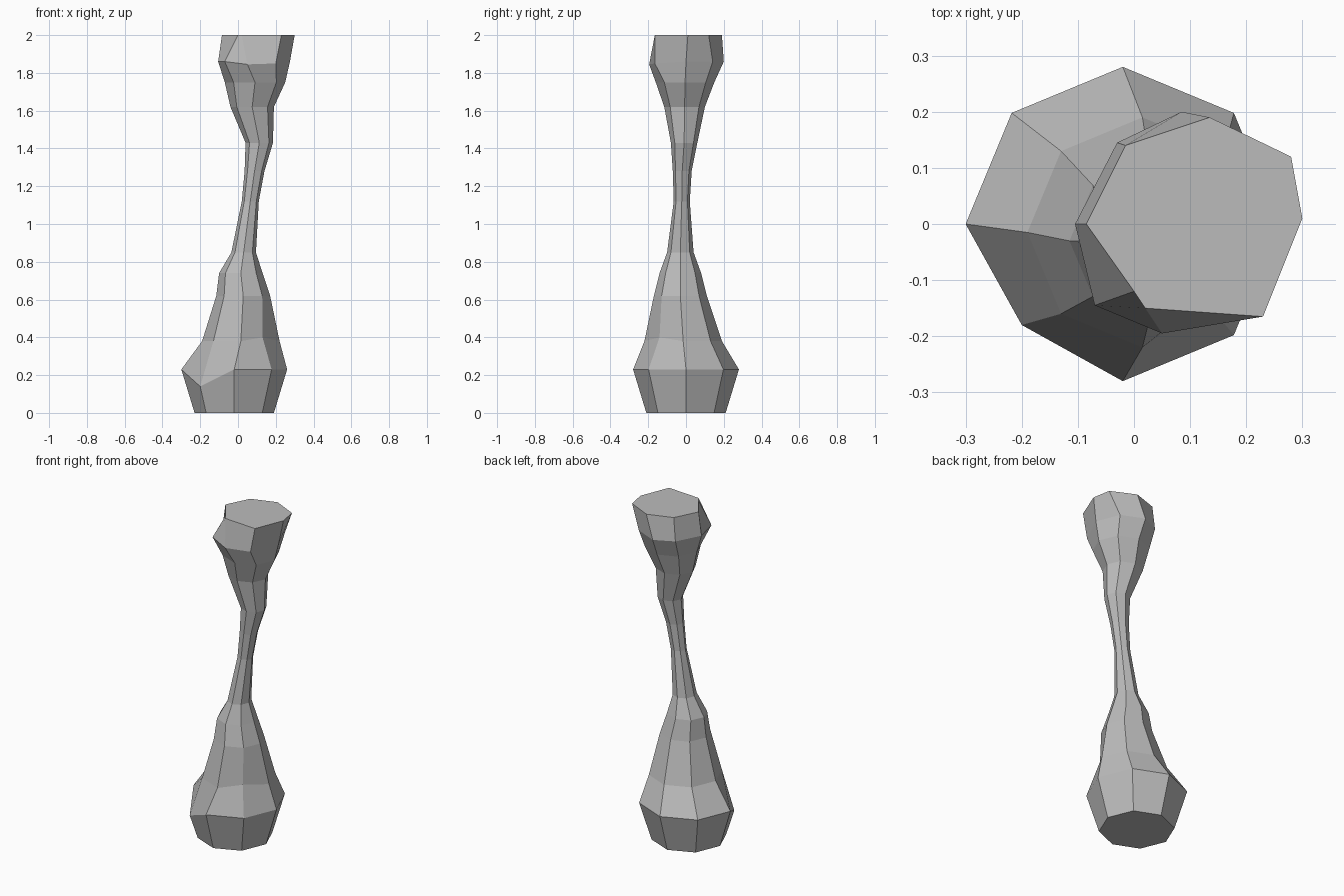
import bpy
import bmesh
from math import cos, sin, pi

default = bpy.data.objects.get("Cube")
if default:
    bpy.data.objects.remove(default, do_unlink=True)

SIDES = 8

# Names for the eight directions around the column
LEFT, BACK_LEFT, BACK, BACK_RIGHT, RIGHT, FRONT_RIGHT, FRONT, FRONT_LEFT = range(SIDES)


def make_material(name, colour):
    material = bpy.data.materials.new(name)
    material.use_nodes = True
    material.diffuse_color = colour
    material.node_tree.nodes["Principled BSDF"].inputs["Base Color"].default_value = colour
    return material


def ring(z, x_low, x_high, y_low, y_high):
    """Octagonal section that fills the given extents."""
    cx, cy = (x_low + x_high) / 2, (y_low + y_high) / 2
    rx, ry = (x_high - x_low) / 2, (y_high - y_low) / 2
    return [(cx + rx * cos(2 * pi * i / SIDES), cy + ry * sin(2 * pi * i / SIDES), z)
            for i in range(SIDES)]


# Foot, with a chipped front right corner
foot = ring(0, -0.23, 0.19, -0.21, 0.21)
bulge = ring(0.23, -0.30, 0.26, -0.28, 0.28)
bulge[FRONT_RIGHT] = (-0.20, -0.18, 0.14)

# Shoulder, with a small ledge at the front left
shoulder = ring(0.38, -0.19, 0.22, -0.22, 0.19)
shoulder[FRONT_LEFT] = (0.13, -0.14, 0.40)

# Slender waist
waist = [
    ring(0.62, -0.115, 0.17, -0.17, 0.11),
    ring(0.74, -0.10, 0.13, -0.14, 0.08),
    ring(0.85, -0.035, 0.095, -0.10, 0.04),
    ring(1.12, 0.02, 0.11, -0.065, 0.02),
    ring(1.28, 0.035, 0.14, -0.07, 0.03),
    ring(1.43, 0.04, 0.185, -0.08, 0.06),
    ring(1.62, -0.04, 0.19, -0.115, 0.10),
    ring(1.75, -0.07, 0.25, -0.16, 0.15),
]

# Flared head, broken off at the front right
brow = ring(1.86, -0.105, 0.275, -0.20, 0.20)
brow[BACK_RIGHT] = (-0.03, 0.145, 1.86)
brow[FRONT_RIGHT] = (-0.07, -0.145, 1.86)
brow[FRONT] = (0.05, -0.195, 1.845)
brow[FRONT_LEFT] = (0.20, -0.165, 1.85)
crown = ring(2, -0.085, 0.30, -0.17, 0.19)
crown[BACK_LEFT] = (0.28, 0.12, 2)
crown[BACK] = (0.135, 0.19, 2)
crown[BACK_RIGHT] = (-0.015, 0.14, 2)
crown[RIGHT] = (-0.085, 0, 2)
crown[FRONT_RIGHT] = (0, -0.12, 2)
crown[FRONT] = (0.02, -0.15, 2)
crown[FRONT_LEFT] = (0.23, -0.165, 2)

# Skin the sections into one closed column
bm = bmesh.new()
loops = [[bm.verts.new(point) for point in section]
         for section in [foot, bulge, shoulder, *waist, brow, crown]]
for low, high in zip(loops, loops[1:]):
    for i in range(SIDES):
        j = (i + 1) % SIDES
        bm.faces.new((low[i], low[j], high[j], high[i]))
bm.faces.new(loops[0][::-1])
bm.faces.new(loops[-1])
bmesh.ops.recalc_face_normals(bm, faces=bm.faces[:])

mesh = bpy.data.meshes.new("rock_column")
bm.to_mesh(mesh)
bm.free()
mesh.materials.append(make_material("stone grey", (0.5, 0.5, 0.5, 1)))
column = bpy.data.objects.new("rock_column", mesh)
bpy.context.collection.objects.link(column)
